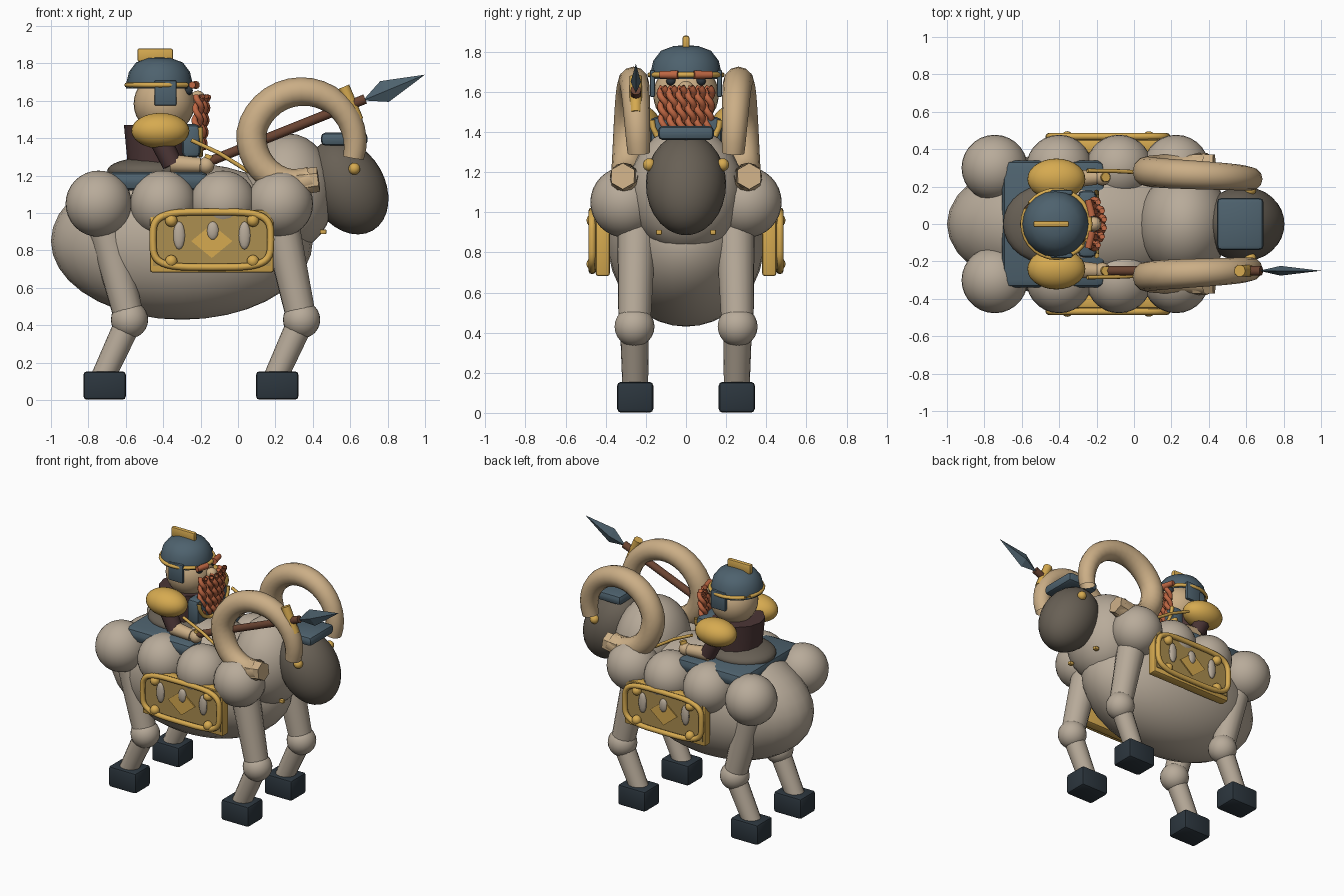
import bpy, bmesh, math
from mathutils import Vector, Matrix

if "Cube" in bpy.data.objects:
    bpy.data.objects.remove(bpy.data.objects["Cube"])


def mat(name, r, g, b):
    m = bpy.data.materials.new(name)
    lin = [((c / 255 + 0.055) / 1.055) ** 2.4 for c in (r, g, b)]
    m.diffuse_color = (*lin, 1)
    m.use_nodes = True
    m.node_tree.nodes["Principled BSDF"].inputs["Base Color"].default_value = m.diffuse_color
    return m


WOOL = mat("wool", 184, 171, 154)
DARK = mat("dark_taupe", 104, 96, 85)
STEEL = mat("blue_steel", 78, 98, 110)
HOOF = mat("hoof_slate", 44, 54, 62)
GOLD = mat("gold", 214, 170, 80)
OLD = mat("old_gold", 172, 142, 80)
HORN = mat("horn_tan", 203, 174, 134)
RUST = mat("rust_hair", 190, 102, 66)
CLOTH = mat("dark_cloth", 76, 54, 54)
WOOD = mat("wood", 106, 68, 50)


def finish(name, bm, m, angle=40):
    me = bpy.data.meshes.new(name)
    bmesh.ops.recalc_face_normals(bm, faces=bm.faces)
    bm.to_mesh(me)
    bm.free()
    me.materials.append(m)
    ob = bpy.data.objects.new(name, me)
    bpy.context.collection.objects.link(ob)
    bpy.ops.object.select_all(action='DESELECT')
    ob.select_set(True)
    bpy.context.view_layer.objects.active = ob
    bpy.ops.object.shade_smooth_by_angle(angle=math.radians(angle))
    return ob


def ball(name, c, r, m, tilt=0, seg=28):
    """Ellipsoid, optionally tilted about y."""
    r = (r, r, r) if isinstance(r, (int, float)) else r
    bm = bmesh.new()
    M = Matrix.Translation(c) @ Matrix.Rotation(math.radians(tilt), 4, 'Y') @ Matrix.Diagonal((*r, 1))
    bmesh.ops.create_uvsphere(bm, u_segments=seg, v_segments=seg * 4 // 7, radius=1, matrix=M)
    return finish(name, bm, m)


def rod(name, a, b, r1, r2, m, seg=16, flat=1):
    """Tapered cylinder from a to b; flat squashes it along y."""
    a, b = Vector(a), Vector(b)
    d = b - a
    bm = bmesh.new()
    M = Matrix.Translation((a + b) / 2) @ d.to_track_quat('Z', 'Y').to_matrix().to_4x4()
    bmesh.ops.create_cone(bm, cap_ends=True, segments=seg, radius1=r1, radius2=r2, depth=d.length, matrix=M)
    for v in bm.verts:
        mid = (a.y + b.y) / 2
        v.co.y = mid + (v.co.y - mid) * flat
    return finish(name, bm, m)


def box(name, c, s, m, bevel=0.015, tilt=0):
    bm = bmesh.new()
    M = Matrix.Translation(c) @ Matrix.Rotation(math.radians(tilt), 4, 'Y') @ Matrix.Diagonal((*s, 1))
    bmesh.ops.create_cube(bm, size=1, matrix=M)
    if bevel:
        bmesh.ops.bevel(bm, geom=bm.edges[:], offset=bevel, segments=2, profile=0.5, affect='EDGES')
    return finish(name, bm, m)


def tube(name, pts, radii, m, seg=10, closed=False):
    """Round tube swept through points with a radius at each point."""
    pts = [Vector(p) for p in pts]
    n = len(pts)
    radii = radii if isinstance(radii, list) else [radii] * n
    bm = bmesh.new()
    rings = []
    for i, p in enumerate(pts):
        nxt = pts[(i + 1) % n] if closed else pts[min(i + 1, n - 1)]
        prv = pts[i - 1] if closed else pts[max(i - 1, 0)]
        t = (nxt - prv).normalized()
        ref = Vector((0, 1, 0)) if abs(t.y) < 0.9 else Vector((1, 0, 0))
        u = t.cross(ref).normalized()
        w = t.cross(u)
        rings.append([bm.verts.new(p + radii[i] * (u * math.cos(k * math.tau / seg) + w * math.sin(k * math.tau / seg)))
                      for k in range(seg)])
    for i in range(n if closed else n - 1):
        A, B = rings[i], rings[(i + 1) % n]
        for k in range(seg):
            bm.faces.new((A[k], A[(k + 1) % seg], B[(k + 1) % seg], B[k]))
    return finish(name, bm, m, 60)


# Animal body, chest and tilted dark face
ball("body", (-0.3, 0, 0.85), (0.70, 0.39, 0.42), WOOL, seg=32)
ball("chest", (0.27, 0, 1.11), (0.245, 0.285, 0.315), WOOL)
ball("ram_face", (0.585, 0, 1.14), (0.2, 0.2, 0.27), DARK, tilt=-30)
box("brow_plate", (0.568, 0, 1.395), (0.25, 0.28, 0.07), STEEL, 0.025)

for s, side in ((-1, "right"), (1, "left")):
    # Wool puffs and legs
    for i, x in enumerate((-0.745, -0.40, -0.08, 0.225)):
        ball(f"wool_puff_{side}_{i}", (x, s * 0.3, 1.05), 0.177, WOOL)
    for part, x0, kx, fx in (("front", 0.23, 0.34, 0.21), ("rear", -0.71, -0.58, -0.713)):
        knee = (kx, s * 0.257, 0.43)
        rod(f"{part}_thigh_{side}", (x0, s * 0.245, 0.94), knee, 0.098, 0.08, WOOL)
        ball(f"{part}_knee_{side}", knee, 0.1, WOOL, seg=21)
        rod(f"{part}_shin_{side}", knee, (fx - 0.01, s * 0.253, 0.12), 0.072, 0.064, WOOL)
        box(f"{part}_hoof_{side}", (fx, s * 0.253, 0.078), (0.226, 0.18, 0.152), HOOF, 0.018)

    # Curled horn, eye and chest stud
    pts, radii = [], []
    for i in range(29):
        t = i / 28
        a = math.radians(-15 + 300 * t)
        rad = 0.282 - 0.09 * max(0, t - 0.6) / 0.4
        pts.append((0.345 + rad * math.cos(a), s * (0.235 + 0.075 * t), 1.368 + rad * math.sin(a)))
        radii.append(0.056 + 0.024 * math.sin(math.pi * min(1, t / 1.2)) ** 0.8)
    tube(f"horn_{side}", pts, radii, HORN, 12)
    rod(f"horn_tip_{side}", (0.32, s * 0.31, 1.165), (0.43, s * 0.315, 1.18), 0.072, 0.066, HORN, 6)
    ball(f"eye_{side}", (0.622, s * 0.183, 1.237), 0.032, GOLD, seg=14)
    box(f"chest_stud_{side}", (0.455, s * 0.135, 0.90), (0.035, 0.03, 0.025), GOLD, 0.006)

    # Side panel with bowed frame, corner knobs, diamond and tufts
    box(f"panel_{side}", (-0.14, s * 0.415, 0.85), (0.66, 0.07, 0.335), GOLD, 0.012)
    box(f"panel_field_{side}", (-0.14, s * 0.451, 0.862), (0.63, 0.008, 0.29), OLD, 0)
    loop = []
    for i in range(40):
        c, sn = math.cos(i * math.tau / 40), math.sin(i * math.tau / 40)
        loop.append((-0.14 + 0.315 * math.copysign(abs(c) ** 0.5, c), s * 0.468,
                     0.858 + 0.148 * math.copysign(abs(sn) ** 0.5, sn)))
    tube(f"panel_frame_{side}", loop, 0.019, GOLD, 8, True)
    for x in (-0.357, 0.08):
        for z in (0.742, 0.96):
            ball(f"panel_knob_{side}", (x, s * 0.462, z), 0.034, GOLD, seg=14)
    bm = bmesh.new()
    bmesh.ops.create_cone(bm, cap_ends=True, segments=4, radius1=1, radius2=1, depth=0.008,
                          matrix=Matrix.Translation((-0.14, s * 0.459, 0.85)) @
                          Matrix.Diagonal((0.11, 1, 0.09, 1)) @ Matrix.Rotation(math.pi / 2, 4, 'X'))
    finish(f"panel_diamond_{side}", bm, GOLD)
    for x, z, h in ((-0.315, 0.88, 0.075), (-0.135, 0.905, 0.05), (0.035, 0.88, 0.075)):
        ball(f"panel_tuft_{side}", (x, s * 0.458, z), (0.032, 0.018, h), WOOL, seg=14)

    # Rider arm, shoulder guard, cheek guard, eyebrow and rein
    ball(f"shoulder_guard_{side}", (-0.415, s * 0.24, 1.44), (0.155, 0.11, 0.095), GOLD)
    rod(f"upper_arm_{side}", (-0.43, s * 0.235, 1.42), (-0.35, s * 0.24, 1.26), 0.06, 0.055, CLOTH, 10)
    rod(f"forearm_{side}", (-0.36, s * 0.24, 1.265), (-0.2, s * 0.25, 1.255), 0.05, 0.04, HORN, 12)
    ball(f"hand_{side}", (-0.17, s * 0.25, 1.255), 0.045, HORN, seg=14)
    rod(f"wrist_ring_{side}", (-0.17, s * 0.25, 1.25), (-0.15, s * 0.25, 1.31), 0.025, 0.025, GOLD, 10)
    tube(f"rein_{side}", [(-0.25, s * 0.285, 1.39), (-0.1, s * 0.283, 1.32), (0.06, s * 0.275, 1.22)], 0.011, GOLD, 8)
    box(f"cheek_guard_{side}", (-0.388, s * 0.168, 1.642), (0.118, 0.025, 0.135), STEEL, 0.008)
    rod(f"eyebrow_{side}", (-0.225, s * 0.04, 1.685), (-0.245, s * 0.13, 1.685), 0.022, 0.018, RUST, 10)
    ball(f"rider_eye_{side}", (-0.265, s * 0.075, 1.655), 0.024, HOOF, seg=14)

# Saddle blanket and saddle
box("saddle_blanket", (-0.43, 0, 1.17), (0.55, 0.68, 0.1), STEEL, 0.04)
ball("saddle", (-0.46, 0, 1.225), (0.24, 0.21, 0.075), DARK)

# Rider torso, chest plate and gold hem
rod("torso", (-0.43, 0, 1.21), (-0.43, 0, 1.47), 0.155, 0.18, CLOTH, 12)
box("breastplate", (-0.25, 0, 1.385), (0.1, 0.36, 0.18), STEEL, 0.03)
tube("breastplate_trim", [(-0.2, 0.17 * math.sin(math.radians(a)), 1.46 - 0.15 * math.cos(math.radians(a)))
                          for a in range(-90, 91, 15)], 0.014, GOLD, 8)

# Rider head, nose and helmet
ball("rider_head", (-0.395, 0, 1.585), 0.163, HORN)
ball("nose", (-0.215, 0, 1.615), 0.04, HORN, seg=14)
bm = bmesh.new()
profile = [(0.178, 1.665), (0.176, 1.70), (0.163, 1.755), (0.125, 1.805), (0.06, 1.829), (0, 1.832)]
vs = [bm.verts.new((r, 0, z)) for r, z in profile]
for a, b in zip(vs, vs[1:]):
    bm.edges.new((a, b))
bmesh.ops.spin(bm, geom=bm.verts[:] + bm.edges[:], cent=(0, 0, 0), axis=(0, 0, 1), angle=math.tau, steps=20)
bmesh.ops.remove_doubles(bm, verts=bm.verts[:], dist=0.0005)
bmesh.ops.translate(bm, verts=bm.verts[:], vec=(-0.42, 0, 0))
finish("helmet", bm, STEEL)
tube("helmet_band", [(-0.415 + 0.18 * math.cos(i * math.tau / 28), 0.18 * math.sin(i * math.tau / 28), 1.685)
                     for i in range(28)], 0.013, GOLD, 8, True)
box("helmet_crest", (-0.443, 0, 1.845), (0.19, 0.034, 0.07), GOLD, 0.01)

# Braided beard: pairs of twisted strands hanging in an arc
for j in range(6):
    y = -0.115 + 0.046 * j
    x = -0.175 - 2.5 * y * y
    for ph in (0, math.pi):
        pts = []
        for i in range(37):
            t = i / 36
            a = ph + t * math.tau * 2.2
            pts.append((x + 0.016 * math.cos(a) - 0.02 * t, y * (1 - 0.08 * t) + 0.016 * math.sin(a), 1.625 - 0.285 * t))
        tube(f"beard_braid_{j}", pts, [0.017] * 36 + [0.008], RUST, 7)

# Spear: shaft, crossbar and flat diamond blade
Y = -0.25
rod("spear_shaft", (-0.18, Y, 1.265), (0.68, Y, 1.61), 0.026, 0.026, WOOD, 12)
rod("spear_crossbar", (0.565, Y, 1.675), (0.64, Y, 1.495), 0.032, 0.032, GOLD, 10)
base, tip = Vector((0.668, Y, 1.602)), Vector((1.0, Y, 1.74))
axis = (tip - base).normalized()
wide = base + axis * 0.125
side_dir = Vector((-axis.z, 0, axis.x))
bm = bmesh.new()
ring = [bm.verts.new(wide + o) for o in (side_dir * 0.06, Vector((0, 0.026, 0)), -side_dir * 0.06, Vector((0, -0.026, 0)))]
v0, v1 = bm.verts.new(base), bm.verts.new(tip)
for k in range(4):
    bm.faces.new((v0, ring[k], ring[(k + 1) % 4]))
    bm.faces.new((v1, ring[(k + 1) % 4], ring[k]))
finish("spear_blade", bm, STEEL, 10)
